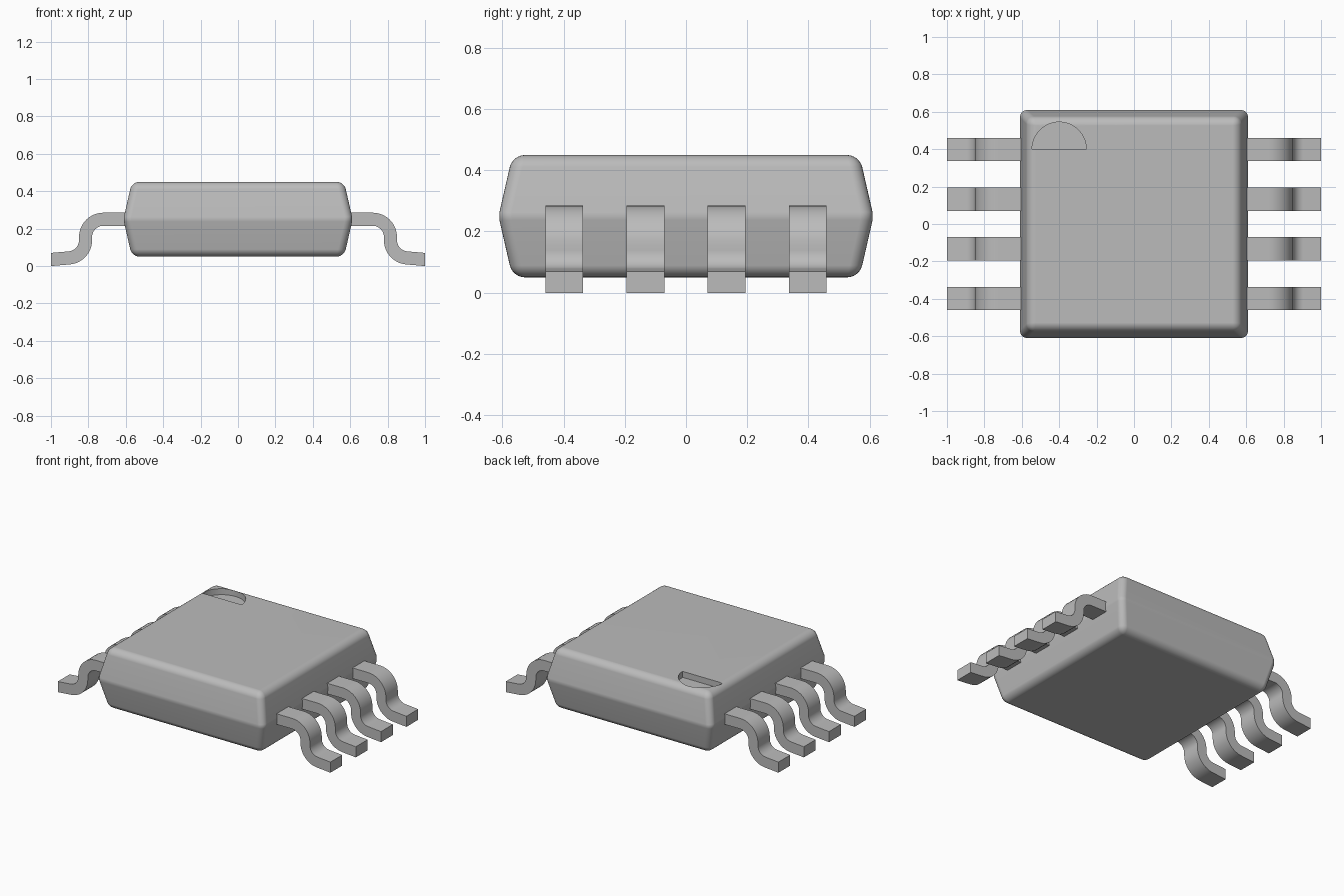
import bpy, bmesh
from math import sin, cos, radians

cube = bpy.data.objects.get("Cube")
if cube:
    bpy.data.objects.remove(cube, do_unlink=True)

grey = bpy.data.materials.new("plain_grey")
grey.use_nodes = True
colour = (0.5, 0.5, 0.5, 1)
grey.diffuse_color = colour
grey.node_tree.nodes["Principled BSDF"].inputs["Base Color"].default_value = colour


def make_object(name, bm):
    bmesh.ops.recalc_face_normals(bm, faces=bm.faces)
    mesh = bpy.data.meshes.new(name)
    bm.to_mesh(mesh)
    bm.free()
    mesh.materials.append(grey)
    obj = bpy.data.objects.new(name, mesh)
    bpy.context.collection.objects.link(obj)
    return obj


def select(obj):
    bpy.ops.object.select_all(action="DESELECT")
    obj.select_set(True)
    bpy.context.view_layer.objects.active = obj


def smooth(obj):
    select(obj)
    bpy.ops.object.shade_smooth_by_angle(angle=radians(30))
    mod = obj.modifiers.new("flat_normals", "WEIGHTED_NORMAL")
    mod.keep_sharp = True


def prism(outline, offset):
    """Extrude a closed outline of 3D points along an offset vector."""
    bm = bmesh.new()
    face = bm.faces.new([bm.verts.new(p) for p in outline])
    new = bmesh.ops.extrude_face_region(bm, geom=[face])["geom"]
    bmesh.ops.translate(bm, vec=offset,
                        verts=[v for v in new if isinstance(v, bmesh.types.BMVert)])
    return bm


def arc(cx, cy, r, start, end, steps):
    angles = [radians(start + (end - start) * i / steps) for i in range(steps + 1)]
    return [(cx + r * cos(a), cy + r * sin(a)) for a in angles]


# Body: stacked square sections, widest at the middle, with rounded edges
bm = bmesh.new()
rings = []
for half, z in ((0.567, 0.05), (0.61, 0.235), (0.61, 0.265), (0.567, 0.45)):
    rings.append([bm.verts.new((half * sx, half * sy, z))
                  for sx, sy in ((-1, -1), (1, -1), (1, 1), (-1, 1))])
for low, high in zip(rings, rings[1:]):
    for i in range(4):
        j = (i + 1) % 4
        bm.faces.new((low[i], low[j], high[j], high[i]))
bm.faces.new(rings[0])
bm.faces.new(rings[-1])
bmesh.ops.recalc_face_normals(bm, faces=bm.faces)
sharp = [e for e in bm.edges if e.calc_face_angle() > radians(40)]
bmesh.ops.bevel(bm, geom=sharp, offset=0.04, segments=6, profile=0.5,
                affect="EDGES", clamp_overlap=True)
body = make_object("body", bm)

# Half-round index notch sunk into the top
half_disc = [(x, y, 0.41) for x, y in arc(-0.4, 0.4, 0.145, 0, 180, 32)]
cutter = make_object("notch_cutter", prism(half_disc, (0, 0, 0.2)))
cutter.hide_render = True
cut = body.modifiers.new("notch", "BOOLEAN")
cut.operation = "DIFFERENCE"
cut.solver = "EXACT"
cut.object = cutter
select(body)
bpy.ops.object.modifier_apply(modifier="notch")
bpy.data.objects.remove(cutter, do_unlink=True)
smooth(body)

# Leads: bent strips with an S-shaped profile, four on each side
WIDTH, HALF_T = 0.124, 0.035
BEND, STEPS = 0.095, 10


def lead_edge(side):
    """One edge of the strip: +1 is the upper edge, -1 the lower."""
    d = side * HALF_T
    upper = arc(0.72, 0.155, BEND + d, 90, 0, STEPS)
    lower = arc(0.91, 0.138, BEND - d, 180, 265, STEPS)
    x, z = lower[-1]
    tip = (1, z - (1 - x) * sin(radians(5)))
    return [(0.55, 0.25 + d)] + upper + lower + [tip]


profile = lead_edge(1) + lead_edge(-1)[::-1]
for side, sign in (("left", 1), ("right", -1)):
    for number, y in enumerate((-0.398, -0.132, 0.132, 0.398), 1):
        outline = [(sign * x, y - WIDTH / 2, z) for x, z in profile]
        smooth(make_object(f"{side}_lead_{number}", prism(outline, (0, WIDTH, 0))))
